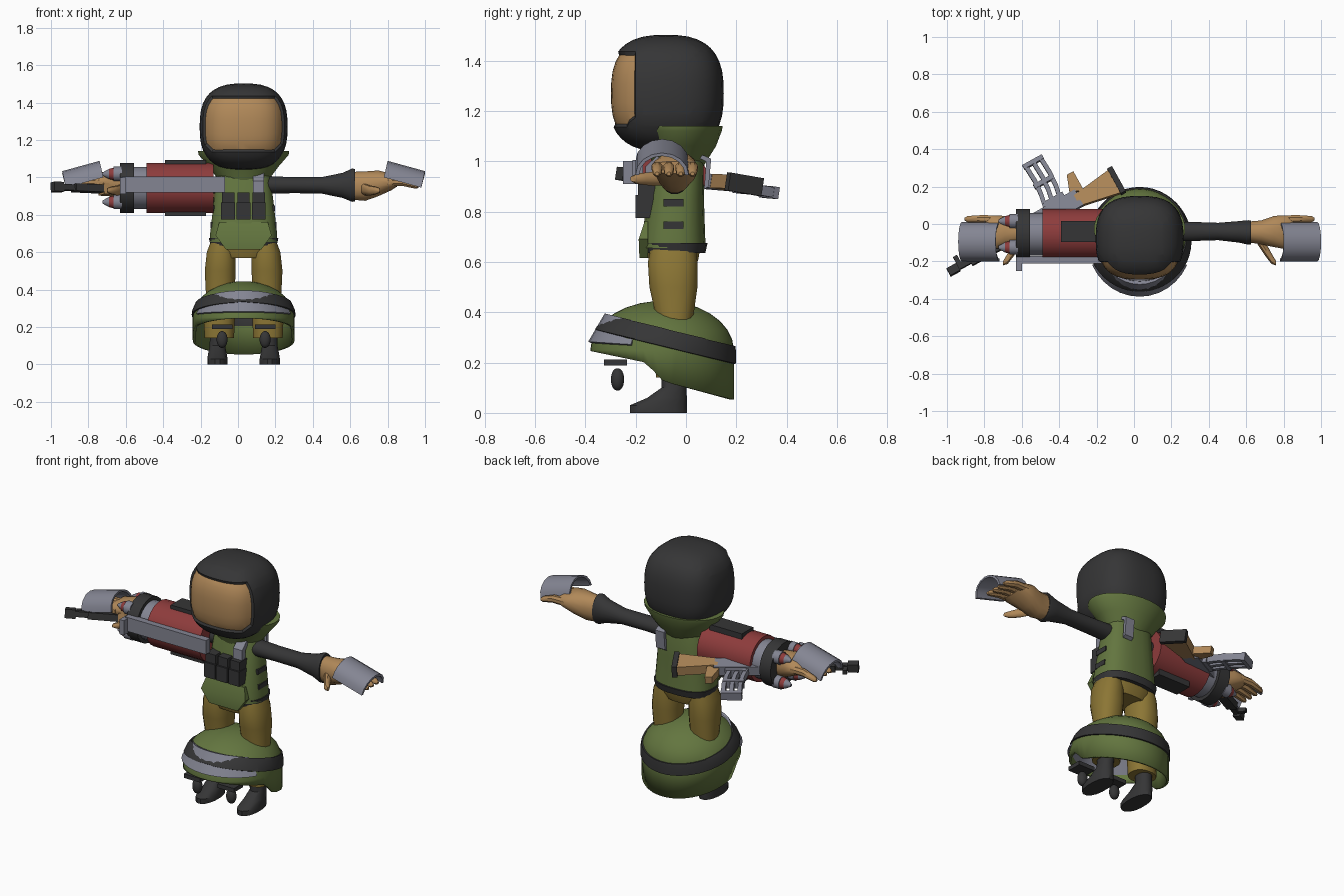
import bpy, bmesh
from math import sin, cos, pi, radians
from mathutils import Vector

cube = bpy.data.objects.get("Cube")
if cube:
    bpy.data.objects.remove(cube, do_unlink=True)

CX = 0.03  # mirror plane of the body
parts = []


def material(name, r, g, b):
    m = bpy.data.materials.new(name)
    m.use_nodes = True
    m.diffuse_color = (r, g, b, 1)
    m.node_tree.nodes["Principled BSDF"].inputs["Base Color"].default_value = (r, g, b, 1)
    return m


BLACK = material("charcoal", 0.036, 0.036, 0.037)
GREEN = material("olive green", 0.125, 0.18, 0.05)
OCHRE = material("ochre", 0.26, 0.18, 0.035)
TAN = material("tan skin", 0.44, 0.25, 0.1)
RED = material("dull red", 0.27, 0.045, 0.045)
GREY = material("steel grey", 0.23, 0.235, 0.29)


def finish(name, bm, *mats):
    bmesh.ops.recalc_face_normals(bm, faces=bm.faces[:])
    me = bpy.data.meshes.new(name)
    bm.to_mesh(me)
    bm.free()
    ob = bpy.data.objects.new(name, me)
    bpy.context.collection.objects.link(ob)
    for m in mats:
        me.materials.append(m)
    parts.append(ob)
    return ob


def skin(rings, caps=(True, True), flip=False):
    """Bridge a row of equal rings into a bmesh."""
    bm = bmesh.new()
    rows = [[bm.verts.new((2 * CX - p[0], p[1], p[2]) if flip else p) for p in r] for r in rings]
    n = len(rows[0])
    for a, b in zip(rows, rows[1:]):
        for i in range(n):
            bm.faces.new((a[i], a[(i + 1) % n], b[(i + 1) % n], b[i]))
    for use, r in zip(caps, (rows[0], rows[-1])):
        if use:
            bm.faces.new(r)
    return bm


def tube(name, axis, rows, mat, n=20, p=2.0, flip=False, caps=(True, True)):
    """Rows are (position, centre a, centre b, radius a, radius b) along an axis."""
    rings = []
    for t, a, b, ra, rb in rows:
        ring = []
        for i in range(n):
            c, s = cos(2 * pi * (i + 0.5) / n), sin(2 * pi * (i + 0.5) / n)
            u = a + ra * (abs(c) ** (2 / p)) * (1 if c > 0 else -1)
            v = b + rb * (abs(s) ** (2 / p)) * (1 if s > 0 else -1)
            ring.append((t, u, v) if axis == "x" else (u, v, t))
        rings.append(ring)
    return finish(name, skin(rings, caps, flip), mat)


def box(name, x, y, z, mat, flip=False):
    ring = lambda h: [(x[0], y[0], h), (x[1], y[0], h), (x[1], y[1], h), (x[0], y[1], h)]
    return finish(name, skin([ring(z[0]), ring(z[1])], flip=flip), mat)


def ball(centre, size, p, cuts):
    bm = bmesh.new()
    bmesh.ops.create_cube(bm, size=2)
    bmesh.ops.subdivide_edges(bm, edges=bm.edges[:], cuts=cuts, use_grid_fill=True)
    for v in bm.verts:
        k = sum(abs(c) ** p for c in v.co) ** (-1 / p)
        v.co = Vector(centre) + Vector([c * k * s for c, s in zip(v.co, size)])
    return bm


def slice_mesh(bm, co, no):
    bmesh.ops.bisect_plane(bm, geom=bm.verts[:] + bm.edges[:] + bm.faces[:], plane_co=co, plane_no=no)


# Head with a recessed face opening
FZ = 1.285
bm = ball((CX, -0.08, 1.27), (0.235, 0.23, 0.232), 2.7, 9)
slice_mesh(bm, (0, -0.2, 0), (0, 1, 0))
for s in (-1, 1):
    slice_mesh(bm, (0, 0, FZ + s * 0.15), (0, 0, 1))
    for r in (-1, 1):
        slice_mesh(bm, (CX + r * 0.32, 0, FZ), (r, 0, s))
face = []
for f in bm.faces:
    c = f.calc_center_median()
    dx, dz = abs(c.x - CX), abs(c.z - FZ)
    if c.y < -0.2 and dz < 0.15 and dx + dz < 0.32:
        f.material_index = 1
        face.append(f)
rim_faces = bmesh.ops.inset_region(bm, faces=face, thickness=0.008, depth=-0.012)["faces"]
for f in rim_faces:
    f.material_index = 0
finish("head", bm, BLACK, TAN)

# Collar, torso, belt and front flap
tube("collar", "z", [(0.98, CX, -0.03, 0.13, 0.1), (1.06, CX, -0.02, 0.19, 0.14),
                     (1.12, CX, -0.025, 0.242, 0.168), (1.14, CX, -0.025, 0.245, 0.172)], GREEN, 28)
tube("torso", "z", [(0.655, CX, -0.05, 0.182, 0.13), (0.7, CX, -0.05, 0.18, 0.127),
                    (0.85, CX, -0.04, 0.163, 0.112), (1.0, CX, -0.03, 0.145, 0.1),
                    (1.06, CX, -0.03, 0.12, 0.085)], GREEN, 24, 2.6)
tube("belt", "z", [(0.635, CX, -0.045, 0.178, 0.122), (0.675, CX, -0.045, 0.187, 0.132)], BLACK, 24, 2.6)
finish("front_flap", skin([[(CX - w, y, z), (CX + w, y, z), (CX + w, -0.15, z), (CX - w, -0.15, z)]
                           for w, y, z in ((0.095, -0.185, 0.615), (0.15, -0.188, 0.69), (0.13, -0.165, 0.76))]), GREEN)
tube("pelvis", "z", [(0.57, CX, -0.05, 0.13, 0.085), (0.61, CX, -0.05, 0.168, 0.1),
                     (0.67, CX, -0.05, 0.17, 0.11)], OCHRE, 20, 2.4)

# Chest pouches and shoulder strap
for i in range(3):
    x = -0.09 + i * 0.082
    box("pouch", (x, x + 0.074), (-0.2, -0.13), (0.775, 0.865), BLACK)
    box("pouch_flap", (x + 0.004, x + 0.07), (-0.19, -0.12), (0.86, 0.92), BLACK)
strap = [(-0.165, 0.88), (-0.16, 0.98), (-0.1, 1.035), (0.03, 1.04), (0.1, 1.01), (0.09, 0.9)]
finish("shoulder_strap", skin([[(x, y, z), (x + 0.06, y, z), (x + 0.06, y * 0.8, z - 0.012), (x, y * 0.8, z - 0.012)]
                               for y, z in strap for x in (0.08,)]), GREY)

# Limbs and other mirrored parts
for flip, side in ((False, "left"), (True, "right")):
    for z, x in ((0.835, 0.199), (0.745, 0.207)):
        box(side + "_side_slot", (x - 0.02, x), (-0.09, -0.01), (z - 0.015, z + 0.015), BLACK, flip)
    tube(side + "_leg", "z", [(0.14, 0.16, -0.05, 0.08, 0.07), (0.25, 0.16, -0.05, 0.085, 0.075),
                              (0.38, 0.155, -0.045, 0.078, 0.075), (0.5, 0.155, -0.05, 0.084, 0.097),
                              (0.6, 0.15, -0.053, 0.078, 0.1), (0.66, 0.145, -0.05, 0.06, 0.09)],
         OCHRE, 16, 2.3, flip)
    tube(side + "_boot", "z", [(0, 0.17, -0.11, 0.055, 0.115), (0.03, 0.17, -0.11, 0.055, 0.115),
                               (0.06, 0.17, -0.075, 0.05, 0.08), (0.1, 0.17, -0.048, 0.042, 0.05),
                               (0.2, 0.165, -0.045, 0.046, 0.052)], BLACK, 16, 2.2, flip)
    tube(side + "_sleeve", "x", [(0.1, -0.04, 0.96, 0.055, 0.05), (0.3, -0.04, 0.958, 0.052, 0.043),
                                 (0.45, -0.04, 0.957, 0.047, 0.045), (0.56, -0.042, 0.957, 0.058, 0.068),
                                 (0.61, -0.045, 0.958, 0.066, 0.09), (0.625, -0.045, 0.958, 0.064, 0.088)],
         BLACK, 20, 2, flip)
    tube(side + "_hand", "x", [(0.6, -0.042, 0.955, 0.055, 0.075), (0.68, -0.045, 0.953, 0.065, 0.08),
                               (0.75, -0.04, 0.968, 0.085, 0.07), (0.82, -0.045, 0.975, 0.093, 0.045),
                               (0.85, -0.045, 0.975, 0.085, 0.025)], TAN, 16, 2.2, flip)
    for y in (-0.115, -0.068, -0.021, 0.026):
        tube(side + "_finger", "x", [(0.8, y, 0.975, 0.022, 0.025), (0.88, y, 0.975, 0.023, 0.023),
                                     (0.95, y, 0.955, 0.018, 0.017), (0.965, y, 0.95, 0.008, 0.008)], TAN, 8, 2, flip)
    tube(side + "_thumb", "x", [(0.66, -0.07, 0.94, 0.04, 0.035), (0.7, -0.13, 0.93, 0.04, 0.028),
                                (0.735, -0.185, 0.93, 0.03, 0.022), (0.76, -0.21, 0.93, 0.012, 0.012)], TAN, 10, 2, flip)
    # Arched hand guard, leaning outward
    rings = []
    for x, z in ((0.78, 1.0), (0.98, 0.945)):
        arch = [(a * pi / 8, 1) for a in range(9)] + [(a * pi / 8, 0.86) for a in range(8, -1, -1)]
        rings.append([(x + 0.02 * sin(a), -0.095 + k * 0.106 * cos(a), z + k * 0.088 * sin(a)) for a, k in arch])
    finish(side + "_hand_guard", skin(rings, flip=flip), GREY)
    # Eye and brow below the helmet
    finish(side + "_eye", ball((0.145, -0.272, 0.133), (0.03, 0.027, 0.046), 2, 4), BLACK)
    if flip:
        for v in parts[-1].data.vertices:
            v.co.x = 2 * CX - v.co.x
        parts[-1].data.flip_normals()
    box(side + "_brow", (0.09, 0.2), (-0.325, -0.235), (0.188, 0.213), BLACK, flip)

# Helmet around the shins: dome, slanted rim and tilted band
HY, RX, RY = -0.095, 0.272, 0.285
RIM = [(-0.4, 0.25), (-0.16, 0.2), (-0.09, 0.125), (0.2, 0.05)]


def rim(y):
    for (y0, z0), (y1, z1) in zip(RIM, RIM[1:]):
        if y <= y1:
            return z0 + (z1 - z0) * (y - y0) / (y1 - y0)
    return RIM[-1][1]


def around(r, z, n=48):
    pts = [(CX + RX * r * cos(2 * pi * i / n), HY + RY * r * sin(2 * pi * i / n)) for i in range(n)]
    return [(x, y, rim(y) if z is None else z) for x, y in pts]


bm = skin([around(sin(radians(a)), 0.25 + 0.195 * cos(radians(a))) for a in range(6, 91, 12)]
          + [around(1, None)], (True, False))
for d in (-0.035, 0.035):
    slice_mesh(bm, (0, 0, 0.276 + d), (0, 0.244, 1))
band = []
for f in bm.faces:
    c = f.calc_center_median()
    if abs(c.z + 0.244 * c.y - 0.276) < 0.034:
        f.material_index = 1
        band.append(f)
bmesh.ops.recalc_face_normals(bm, faces=bm.faces[:])
bmesh.ops.inset_region(bm, faces=band, thickness=0.001, depth=0.008)
helmet = finish("helmet", bm, GREEN, BLACK)
shell = helmet.modifiers.new("shell", "SOLIDIFY")
shell.thickness, shell.offset = 0.014, -1

# Curved goggles on the helmet front
rings = []
for i in range(13):
    a = radians(205 + i * 130 / 12)
    drop = 0.16 * (1 + sin(a))
    rings.append([(CX + RX * r * cos(a), HY + RY * r * sin(a), z - k * drop)
                  for r, z, k in ((1.03, 0.283, 0.12), (0.8, 0.395, 0.35), (0.7, 0.385, 0.35), (0.95, 0.273, 0.12))])
bm = skin(rings)
finish("goggles", bm, GREY)

# Drum launcher round the right arm
GY, GZ = -0.055, 0.943


def drum(name, x0, x1, r, mat, y=GY, z=GZ, r2=None, n=20):
    return tube(name, "x", [(x0, y, z, r, r), (x1, y, z, r2 or r, r2 or r)], mat, n)


drum("launcher_drum", -0.49, -0.13, 0.136, RED)
drum("launcher_neck", -0.56, -0.48, 0.115, GREY)
drum("launcher_collar", -0.63, -0.555, 0.136, BLACK)
for dy in (-0.07, 0.07):
    for dz in (-0.075, 0.075):
        drum("shell_base", -0.665, -0.62, 0.04, GREY, GY + dy, GZ + dz, n=12)
        drum("shell_body", -0.69, -0.66, 0.028, RED, GY + dy, GZ + dz, 0.036, 12)
        drum("shell_tip", -0.725, -0.69, 0.008, GREY, GY + dy, GZ + dz, 0.028, 12)
box("launcher_side_bar", (-0.62, -0.07), (-0.212, -0.17), (0.92, 1.005), GREY)
box("launcher_bar_clamp", (-0.63, -0.6), (-0.25, -0.17), (0.91, 1.0), GREY)
for z in ((1.06, 1.094), (0.792, 0.83)):
    box("launcher_rail", (-0.39, -0.17), (-0.095, 0.015), z, BLACK)

# Rifle lying on its side, slanting behind the launcher
O, U, V = Vector((-0.965, -0.245, 0.948)), Vector((0.87, 0.48, -0.04)), Vector((-0.48, 0.87, -0.15))
W = U.cross(V).normalized()


def rifle(name, mat, w, *stations):
    """Stations are (u, v low, v high) along the barrel axis."""
    finish(name, skin([[O + U * u + V * v + W * h for v, h in ((lo, -w), (hi, -w), (hi, w), (lo, w))]
                       for u, lo, hi in stations]), mat)


rifle("rifle_barrel", BLACK, 0.016, (-0.02, -0.016, 0.016), (0.3, -0.016, 0.016))
rifle("rifle_muzzle", BLACK, 0.026, (-0.03, -0.022, 0.022), (0.03, -0.022, 0.022))
rifle("rifle_front_sight", BLACK, 0.012, (0.03, -0.01, 0.06), (0.055, -0.01, 0.06))
rifle("rifle_gas_tube", BLACK, 0.02, (0.1, -0.03, 0.03), (0.28, -0.03, 0.03))
rifle("rifle_handguard", TAN, 0.03, (0.27, -0.03, 0.035), (0.46, -0.035, 0.045))
rifle("rifle_receiver", GREY, 0.028, (0.44, -0.035, 0.055), (0.78, -0.035, 0.06))
rifle("rifle_grip", TAN, 0.022, (0.75, 0.05, 0.07), (0.78, 0.05, 0.15), (0.82, 0.03, 0.15))
rifle("rifle_stock", TAN, 0.028, (0.76, -0.03, 0.035), (0.99, -0.075, 0.065))
rifle("rifle_butt", BLACK, 0.036, (0.985, -0.08, 0.072), (1.015, -0.08, 0.072))

# Curved magazine with open slots
for du in (-0.046, 0, 0.046):
    rings = []
    for u, v in ((0.64, 0.05), (0.655, 0.13), (0.66, 0.21), (0.655, 0.3)):
        rings.append([O + U * (u + du + e) + V * v + W * h
                      for e, h in ((-0.012, -0.02), (0.012, -0.02), (0.012, 0.02), (-0.012, 0.02))])
    finish("magazine_rail", skin(rings), GREY)
for v in (0.07, 0.18, 0.3):
    rifle("magazine_bar", GREY, 0.024, (0.595, v - 0.012, v + 0.012), (0.715, v - 0.012, v + 0.012))

# Smooth shading with sharp edges kept
bpy.ops.object.select_all(action="DESELECT")
for ob in parts:
    ob.select_set(True)
bpy.context.view_layer.objects.active = parts[0]
bpy.ops.object.shade_smooth_by_angle(angle=radians(38))
